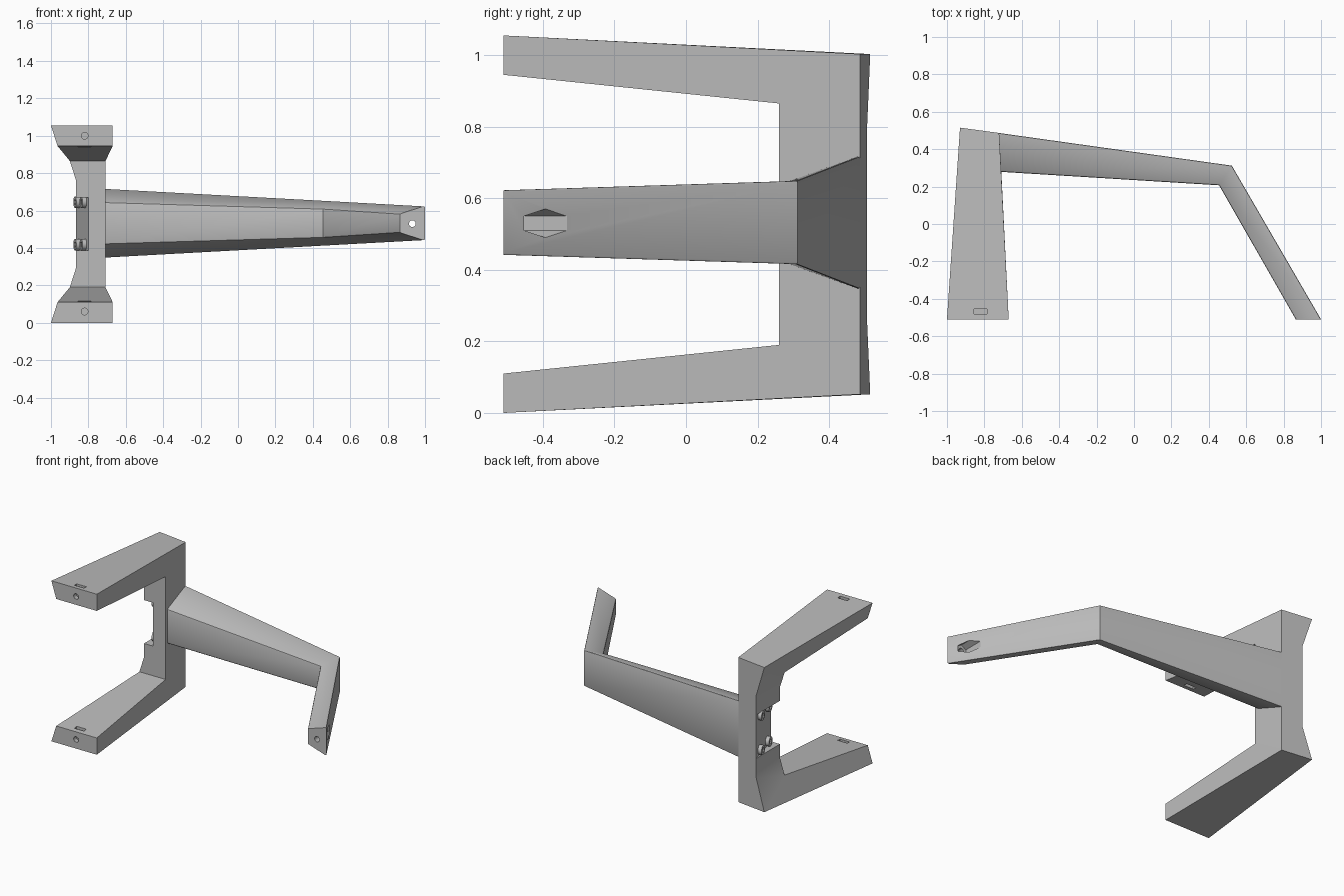
import bpy, bmesh, math
from mathutils import Vector, Matrix

cube = bpy.data.objects.get("Cube")
if cube:
    bpy.data.objects.remove(cube, do_unlink=True)

GREY = (0.5, 0.5, 0.5, 1)
grey = bpy.data.materials.new("matte grey")
grey.use_nodes = True
grey.diffuse_color = GREY
grey.node_tree.nodes["Principled BSDF"].inputs["Base Color"].default_value = GREY

MID = 0.5275                      # height of the mirror plane
FRONT, SPINE = -0.51, 0.26        # front of the prongs, front of the spine


def make_object(name, bm):
    bmesh.ops.remove_doubles(bm, verts=bm.verts, dist=1e-4)
    bmesh.ops.recalc_face_normals(bm, faces=bm.faces)
    mesh = bpy.data.meshes.new(name)
    bm.to_mesh(mesh)
    bm.free()
    mesh.materials.append(grey)
    obj = bpy.data.objects.new(name, mesh)
    bpy.context.collection.objects.link(obj)
    return obj


def cylinder(name, centre, axis, radius, depth, sides, turn=0):
    bm = bmesh.new()
    rot = Vector(axis).to_track_quat('Z', 'Y').to_matrix().to_4x4()
    bmesh.ops.create_cone(bm, cap_ends=True, segments=sides, radius1=radius,
                          radius2=radius, depth=depth,
                          matrix=Matrix.Translation(centre) @ rot @ Matrix.Rotation(turn, 4, 'Z'))
    return make_object(name, bm)


def box(name, centre, size):
    bm = bmesh.new()
    bmesh.ops.create_cube(bm, size=1, matrix=Matrix.Translation(centre) @ Matrix.Diagonal((*size, 1)))
    return make_object(name, bm)


def prism(name, outline, low, high):
    bm = bmesh.new()
    face = bm.faces.new([bm.verts.new((x, y, low)) for x, y in outline])
    ext = bmesh.ops.extrude_face_region(bm, geom=[face])
    for v in ext["geom"]:
        if isinstance(v, bmesh.types.BMVert):
            v.co.z = high
    return make_object(name, bm)


def cut(target, cutter):
    mod = target.modifiers.new("cut", 'BOOLEAN')
    mod.operation, mod.solver, mod.object = 'DIFFERENCE', 'EXACT', cutter
    bpy.context.view_layer.objects.active = target
    bpy.ops.object.modifier_apply(modifier=mod.name)
    bpy.data.objects.remove(cutter, do_unlink=True)


# Bracket: tapered prongs and spine, mirrored about the mid height
def back_y(x):
    return 0.515 - 0.135 * (x + 0.93)


def left_x(y, z):
    t = (y - FRONT) / 1.025
    drop = 1.055 - 0.052 * t - z
    return min(-1 + 0.07 * t + 0.32 * drop, -0.865)


def right_x(y):
    return -0.67 - 0.05 * (y - FRONT)


bm = bmesh.new()


def bracket_pair(y, z, flip):
    pair = []
    for left in (True, False):
        x = left_x(y, z) if left else right_x(y)
        yy = back_y(x) if y > 0.4 else y
        pair.append(bm.verts.new((x, yy, 2 * MID - z if flip else z)))
    return pair


PRONG = [(FRONT, 1.055), (0.51, 1.003), (0.51, 0.80), (SPINE, 0.76),
         (SPINE, 0.865), (FRONT, 0.945)]
rims = []
for flip in (False, True):
    rim = [bracket_pair(y, z, flip) for y, z in PRONG]
    rims.append(rim)
    for side in (0, 1):
        bm.faces.new([p[side] for p in rim])
    for i in (0, 1, 3, 4, 5):
        a, b = rim[i], rim[(i + 1) % len(rim)]
        bm.faces.new((a[0], a[1], b[1], b[0]))
spine = [rims[0][3], rims[0][2], rims[1][2], rims[1][3]]
for side in (0, 1):
    bm.faces.new([p[side] for p in spine])
for a, b in (spine[1:3], (spine[3], spine[0])):
    bm.faces.new((a[0], a[1], b[1], b[0]))
bracket = make_object("bracket", bm)

# Slanted recess on the left of the spine
cut(bracket, prism("recess_cutter", [(-0.797, 0.25), (-0.865, 0.506), (-1, 0.506), (-1, 0.25)],
                   0.385, 0.67))

# Screw holes and nut slots at the prong tips
for z, slot_z, slot_h in ((1.0, 1.0, 0.3), (0.06, 0.1, 0.13)):
    cut(bracket, cylinder("hole_cutter", (-0.82, FRONT, z), (0, 1, 0), 0.018, 0.2, 24))
    cut(bracket, box("slot_cutter", (-0.82, -0.467, slot_z), (0.07, 0.026, slot_h)))

# Screw heads in the recess
normal = Vector((-0.246, -0.065, 0)).normalized()
for n, y in (("front", 0.325), ("back", 0.45)):
    for m, z in (("lower", 0.418), ("upper", 0.645)):
        base = Vector((-0.80 - 0.264 * (y - SPINE), y, z))
        head = cylinder(n + "_" + m + "_screw", base + normal * 0.006, normal, 0.031, 0.034, 24)
        cut(head, cylinder("socket_cutter", base + normal * 0.022, normal, 0.016, 0.03, 6))

# Bent arm: a trapezoid section at the root, the elbow and the tip
# (outer x, outer y, outer half height, inner x, inner y, inner half height)
STATIONS = [(-0.725, 0.487, 0.187, -0.715, 0.279, 0.112),
            (0.523, 0.312, 0.119, 0.455, 0.207, 0.077),
            (1.0, FRONT, 0.093, 0.865, FRONT, 0.05)]
bm = bmesh.new()
rings = []
for ox, oy, oh, ix, iy, ih in STATIONS:
    c = 0.532
    rings.append([bm.verts.new(p) for p in ((ox, oy, c + oh), (ox, oy, c - oh),
                                            (ix, iy, c - ih), (ix, iy, c + ih))])
for a, b in zip(rings, rings[1:]):
    for i in range(4):
        j = (i + 1) % 4
        bm.faces.new((a[i], a[j], b[j], b[i]))
bm.faces.new(rings[0])
bm.faces.new(rings[-1])
bmesh.ops.recalc_face_normals(bm, faces=bm.faces)
long_edges = [bm.edges.get((a[i], b[i])) for a, b in zip(rings, rings[1:]) for i in range(4)]
bmesh.ops.bevel(bm, geom=long_edges, offset=0.008, segments=2, profile=0.5, affect='EDGES')
arm = make_object("arm", bm)

# Screw bore and hexagonal nut pocket at the arm tip
cut(arm, cylinder("bore_cutter", (0.932, FRONT, 0.53), (0, 1, 0), 0.018, 0.3, 24))
cut(arm, cylinder("pocket_cutter", (0.932, -0.28, 0.53), (0, 1, 0), 0.04, 0.37, 6, math.pi / 6 * 0))

# Smooth rounded parts, keep hard corners
for obj in [o for o in bpy.context.scene.objects if o.type == 'MESH' and o.data.materials[:1] == [grey]]:
    bpy.ops.object.select_all(action='DESELECT')
    obj.select_set(True)
    bpy.context.view_layer.objects.active = obj
    bpy.ops.object.shade_smooth_by_angle(angle=math.radians(30))
